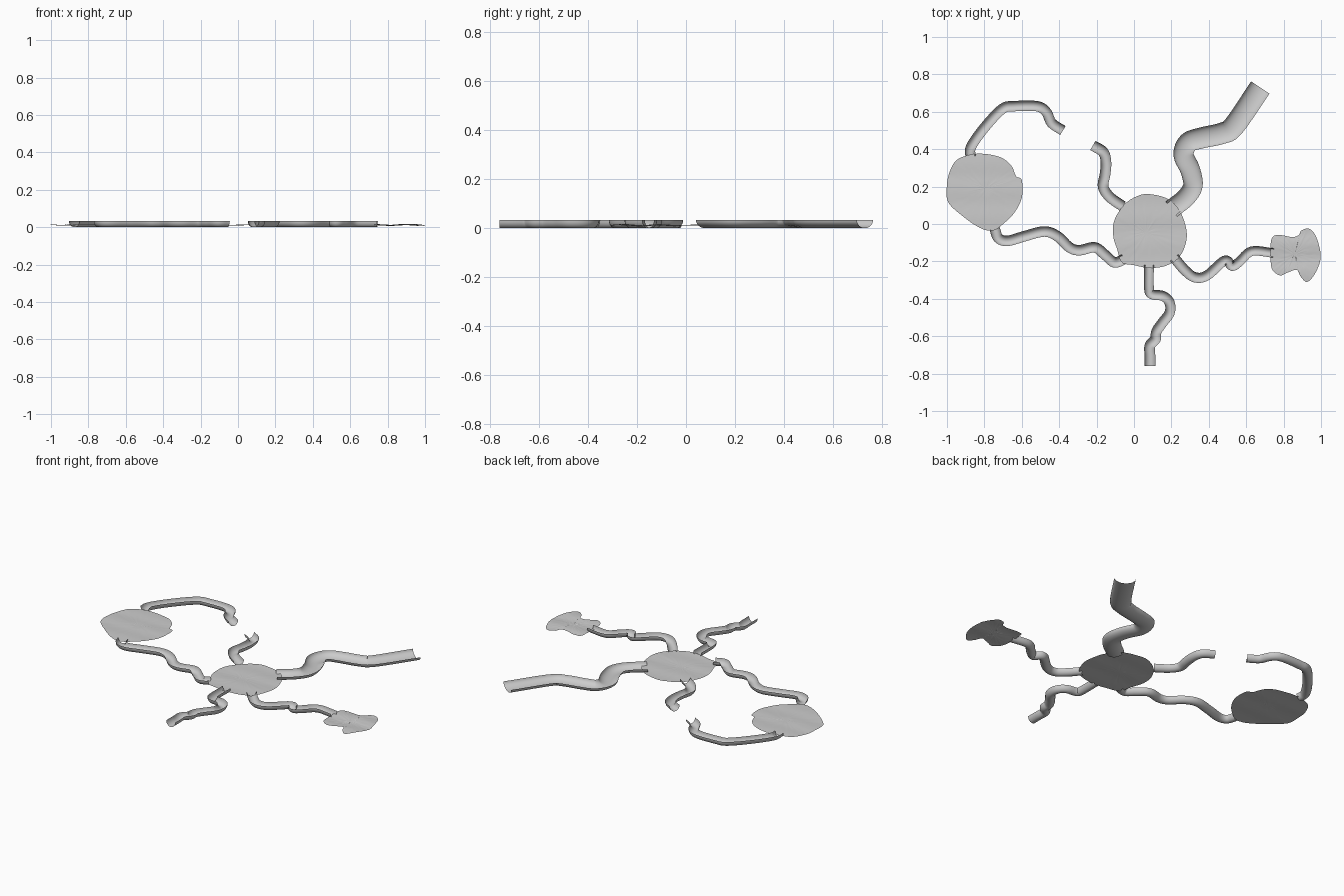
import bpy, math, random
from mathutils import Vector

if "Cube" in bpy.data.objects:
    bpy.data.objects.remove(bpy.data.objects["Cube"])

random.seed(4)
RIM, WATER = 0.033, 0.012      # channel rim height, lake surface height


def smooth_path(pts, closed=False, n=6):
    """Catmull-Rom samples through 2D points."""
    p = [Vector(q) for q in pts]
    if closed:
        p = [p[-1]] + p + p[:2]
    else:
        p = [2 * p[0] - p[1]] + p + [2 * p[-1] - p[-2]]
    out = []
    for a, b, c, d in zip(p, p[1:], p[2:], p[3:]):
        for i in range(n):
            t = i / n
            out.append(0.5 * (2 * b + (c - a) * t + (2 * a - 5 * b + 4 * c - d) * t * t
                              + (3 * b - a - 3 * c + d) * t ** 3))
    if not closed:
        out.append(p[-2])
    return out


def make_object(name, verts, faces):
    mesh = bpy.data.meshes.new(name)
    mesh.from_pydata(verts, [], faces)
    mesh.shade_smooth()
    obj = bpy.data.objects.new(name, mesh)
    bpy.context.collection.objects.link(obj)
    return obj


def channel(name, width, pts, end_width=None, sides=12):
    """Open U-shaped trough swept along a flat path."""
    path = smooth_path(pts)
    verts, faces = [], []
    last = len(path) - 1
    for k, c in enumerate(path):
        t = (path[min(k + 1, last)] - path[max(k - 1, 0)]).normalized()
        side = Vector((t.y, -t.x))
        w = width + ((end_width or width) - width) * k / last
        for j in range(sides + 1):
            a = math.pi * j / sides
            q = c - side * (w / 2 * math.cos(a))
            verts.append((q.x, q.y, RIM * (1 - math.sin(a))))
    m = sides + 1
    for k in range(last):
        for j in range(sides):
            i = k * m + j
            faces.append((i, i + 1, i + m + 1, i + m))
    return make_object(name, verts, faces)


def lake(name, pts, ripple=0.001, rings=8):
    """Flat, gently rippled sheet filling a shoreline."""
    shore = smooth_path(pts, closed=True)
    n = len(shore)
    mid = sum(shore, Vector((0, 0))) / n
    verts, faces = [(mid.x, mid.y, WATER)], []
    for r in range(1, rings + 1):
        for s in shore:
            q = mid.lerp(s, r / rings)
            z = WATER + ripple * (math.sin(31 * q.x + 9 * q.y) + math.sin(43 * q.y)
                                  + random.uniform(-0.4, 0.4))
            verts.append((q.x, q.y, z))
    for i in range(n):
        j = (i + 1) % n
        faces.append((0, 1 + i, 1 + j))
        for r in range(rings - 1):
            a, b = 1 + r * n, 1 + (r + 1) * n
            faces.append((a + i, b + i, b + j, a + j))
    return make_object(name, verts, faces)


# Lakes
lake("central_lake", [(.08, .16), (.18, .135), (.245, .07), (.28, -.03), (.275, -.11),
                      (.235, -.185), (.165, -.225), (.08, -.235), (0, -.22), (-.065, -.205),
                      (-.09, -.135), (-.11, -.07), (-.11, 0), (-.085, .06), (-.04, .115), (.02, .15)])
lake("west_lake", [(-.88, .37), (-.8, .375), (-.71, .355), (-.655, .31), (-.63, .255),
                   (-.60, .235), (-.60, .14), (-.64, .06), (-.70, 0), (-.755, -.035),
                   (-.825, -.02), (-.92, .045), (-.995, .12), (-1, .21), (-.985, .28), (-.95, .34)])
# Fan-shaped delta
lake("east_delta", [(.73, -.11), (.745, -.065), (.79, -.06), (.845, -.07), (.88, -.06),
                    (.895, -.035), (.935, -.025), (.97, -.06), (.995, -.14), (.995, -.2),
                    (.965, -.27), (.925, -.31), (.89, -.28), (.87, -.245), (.82, -.26),
                    (.78, -.275), (.74, -.245), (.73, -.19)], ripple=0.0022)

# Rivers
channel("main_river", .10, [(.20, .08), (.275, .14), (.315, .205), (.30, .29), (.265, .37),
                            (.29, .435), (.36, .46), (.47, .485), (.535, .525), (.675, .73)], .118)
channel("north_stream", .057, [(-.06, .095), (-.13, .145), (-.165, .20), (-.155, .265),
                               (-.15, .33), (-.165, .385), (-.22, .42)])
channel("connecting_river", .056, [(-.745, -.025), (-.725, -.075), (-.675, -.09), (-.585, -.065),
                                   (-.48, -.04), (-.41, -.065), (-.345, -.125), (-.29, -.14),
                                   (-.21, -.125), (-.155, -.165), (-.105, -.205), (-.055, -.19)])
channel("looping_stream", .055, [(-.875, .365), (-.87, .415), (-.80, .515), (-.705, .615),
                                 (-.64, .63), (-.52, .63), (-.47, .60), (-.44, .54), (-.38, .50)])
channel("south_stream", .052, [(.08, -.22), (.08, -.34), (.095, -.375), (.155, -.385), (.19, -.42),
                               (.19, -.475), (.15, -.53), (.12, -.575), (.115, -.615),
                               (.085, -.65), (.085, -.70), (.085, -.76)], .058)
channel("east_stream", .056, [(.215, -.18), (.27, -.245), (.325, -.285), (.39, -.275), (.485, -.195),
                              (.525, -.225), (.565, -.20), (.63, -.145), (.745, -.155)], .05)
